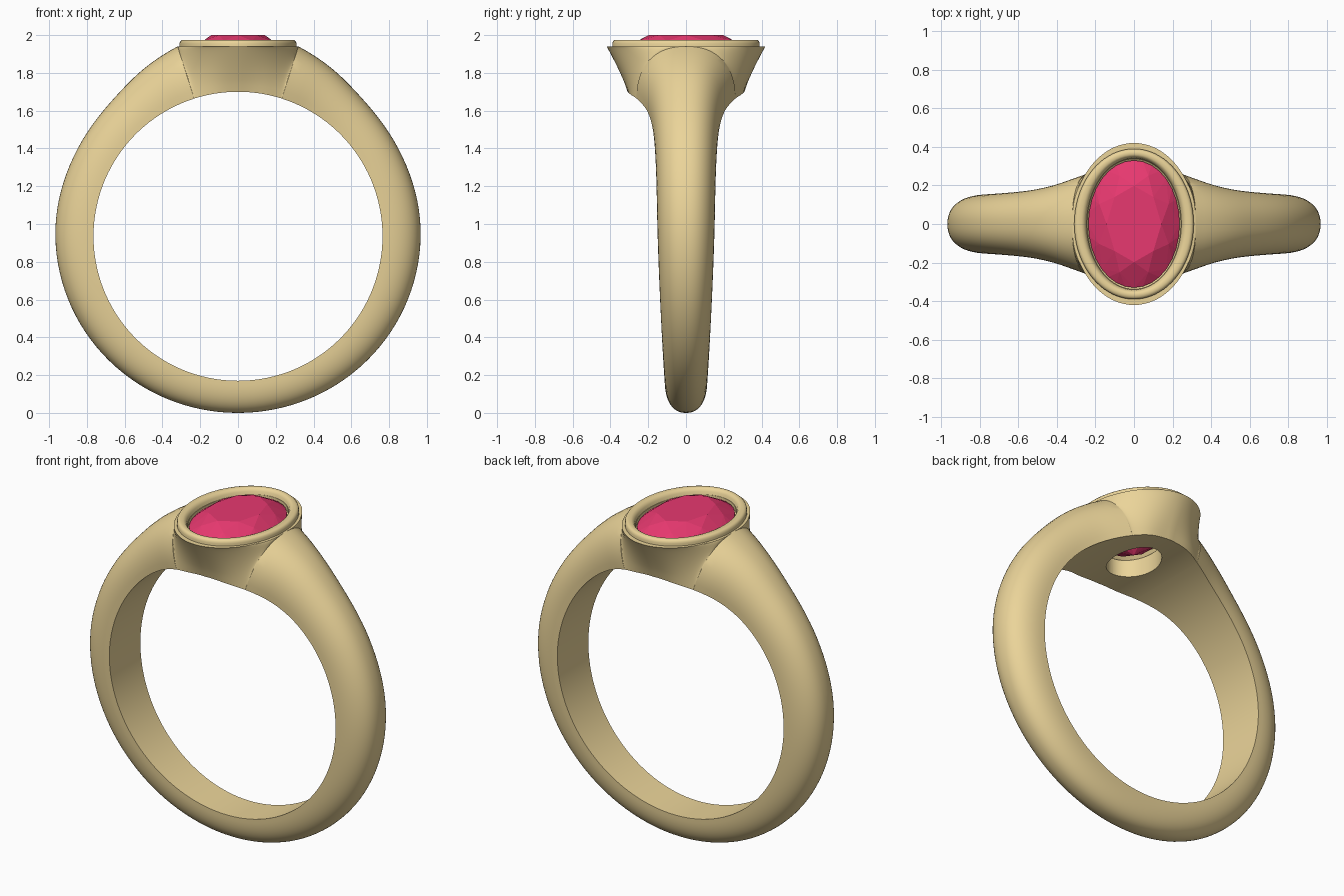
import bpy, bmesh
from math import sin, cos, tan, pi, radians, degrees, atan, sqrt

if "Cube" in bpy.data.objects:
    bpy.data.objects.remove(bpy.data.objects["Cube"])

CZ, RI = 0.935, 0.765            # finger hole centre height and radius
TOP, HX, HY = 1.94, 0.32, 0.42   # head plane height and oval half sizes


def material(name, rgb):
    m = bpy.data.materials.new(name)
    m.diffuse_color = (*rgb, 1)
    m.use_nodes = True
    m.node_tree.nodes["Principled BSDF"].inputs["Base Color"].default_value = m.diffuse_color
    return m


gold = material("gold", (0.83, 0.66, 0.32))
ruby = material("ruby", (0.80, 0.04, 0.16))


def make(name, bm, mat):
    bmesh.ops.recalc_face_normals(bm, faces=bm.faces)
    me = bpy.data.meshes.new(name)
    bm.to_mesh(me)
    bm.free()
    ob = bpy.data.objects.new(name, me)
    bpy.context.collection.objects.link(ob)
    me.materials.append(mat)
    return ob


def smooth(ob, angle=30):
    bpy.ops.object.select_all(action='DESELECT')
    ob.select_set(True)
    bpy.context.view_layer.objects.active = ob
    bpy.ops.object.shade_smooth_by_angle(angle=radians(angle))


def curve(table, x):
    """Smooth interpolation through (x, y) points."""
    n = len(table)
    i = max(k for k in range(n - 1) if table[k][0] <= x + 1e-6)

    def slope(k):
        if k == 0 or k == n - 1:
            return 0 if k else (table[1][1] - table[0][1]) / (table[1][0] - table[0][0])
        return (table[k + 1][1] - table[k - 1][1]) / (table[k + 1][0] - table[k - 1][0])
    (x0, y0), (x1, y1) = table[i], table[i + 1]
    h = x1 - x0
    t = (x - x0) / h
    return ((2*t**3 - 3*t*t + 1) * y0 + (t**3 - 2*t*t + t) * h * slope(i)
            + (3*t*t - 2*t**3) * y1 + (t**3 - t*t) * h * slope(i + 1))


def oval_loft(name, rings, mat, closed=False, n=72):
    """Stack of ovals (rx, ry, z); closed joins last to first, else caps."""
    bm = bmesh.new()
    loops = [[bm.verts.new((rx * cos(2*pi*i/n), ry * sin(2*pi*i/n), z))
              for i in range(n)] for rx, ry, z in rings]
    pairs = list(zip(loops, loops[1:]))
    if closed:
        pairs.append((loops[-1], loops[0]))
    else:
        bm.faces.new(loops[0])
        bm.faces.new(loops[-1])
    for a, b in pairs:
        for i in range(n):
            j = (i + 1) % n
            bm.faces.new((a[i], a[j], b[j], b[i]))
    return make(name, bm, mat)


# Band: D-shaped section swept round the hole, flaring into an oval flat head
A0 = degrees(atan(HX / (TOP - CZ)))
WIDTH = [(0, .31), (10, .297), (20, .25), (30, .205), (42, .176), (60, .16), (90, .15), (180, .112)]
OUTER = [(A0, sqrt(HX**2 + (TOP - CZ)**2)), (27, 1.025), (42, .982), (60, .968), (90, .967), (180, .935)]
K = 14


def section(angle):
    a = abs(angle)
    wi = curve(WIDTH, a)
    if a < A0 - 1e-4:
        r1 = (TOP - CZ) / cos(radians(a))
        x = (TOP - CZ) * tan(radians(a))
        wt = HY * sqrt(max(0, 1 - (x / HX)**2))
    else:
        r1, wt = curve(OUTER, a), 0
    side = []
    for k in range(K + 1):
        t = k / K * pi / 2
        f = sin(t)**(2 / 2.3)
        g = 1 - max(0, cos(t))**(2 / 2.3)
        b = wt / HY
        g = (1 - b) * g + b * f**1.2
        side.append((RI + (r1 - RI) * f, wi + (wt - wi) * g))
    pts = side + [(r, -y) for r, y in reversed(side)]
    s, c = sin(radians(angle)), cos(radians(angle))
    return [(r * s, y, CZ + r * c) for r, y in pts]


half = [degrees(atan(HX * sin(i / 20 * pi / 2) / (TOP - CZ))) for i in range(21)]
half += [A0 + (180 - A0) * i / 56 for i in range(1, 57)]
angles = half + [-a for a in reversed(half[1:-1])]
bm = bmesh.new()
loops = [[bm.verts.new(p) for p in section(a)] for a in angles]
for a, b in zip(loops, loops[1:] + loops[:1]):
    for i in range(len(a)):
        j = (i + 1) % len(a)
        bm.faces.new((a[i], a[j], b[j], b[i]))
bmesh.ops.remove_doubles(bm, verts=bm.verts, dist=1e-5)
band = make("ring_band", bm, gold)

# Stone seat and open hole cut through the head
cutter = oval_loft("seat_cutter", [(.13, .18, 1.55), (.13, .18, 1.80),
                                   (.243, .338, 1.915), (.243, .338, 2.05)], gold)
cutter.hide_render = True
mod = band.modifiers.new("seat", 'BOOLEAN')
mod.operation, mod.solver, mod.object = 'DIFFERENCE', 'EXACT', cutter
bpy.context.view_layer.objects.active = band
bpy.ops.object.modifier_apply(modifier="seat")
bpy.data.objects.remove(cutter)
smooth(band)

# Bezel: rounded oval rim round the stone
bezel = oval_loft("bezel", [(.31, .39, 1.93), (.31, .39, 1.955), (.307, .387, 1.966),
                            (.300, .380, 1.973), (.290, .370, 1.975), (.272, .360, 1.975),
                            (.260, .352, 1.970), (.250, .344, 1.958), (.243, .338, 1.93)],
                  gold, closed=True)
smooth(bezel, 40)

# Gemstone: faceted oval as the hull of a few rings of points
bm = bmesh.new()
for n, shift, r, z in [(8, 0, .60, 2.0), (8, .5, .82, 1.970), (32, 0, 1, 1.930),
                       (32, 0, 1, 1.920), (8, .5, .5, 1.815), (1, 0, 0, 1.74)]:
    for i in range(n):
        a = 2 * pi * (i + shift) / n
        bm.verts.new((.237 * r * cos(a), .330 * r * sin(a), z))
bmesh.ops.convex_hull(bm, input=bm.verts)
bmesh.ops.dissolve_limit(bm, angle_limit=radians(1), verts=bm.verts, edges=bm.edges)
make("gemstone", bm, ruby)
